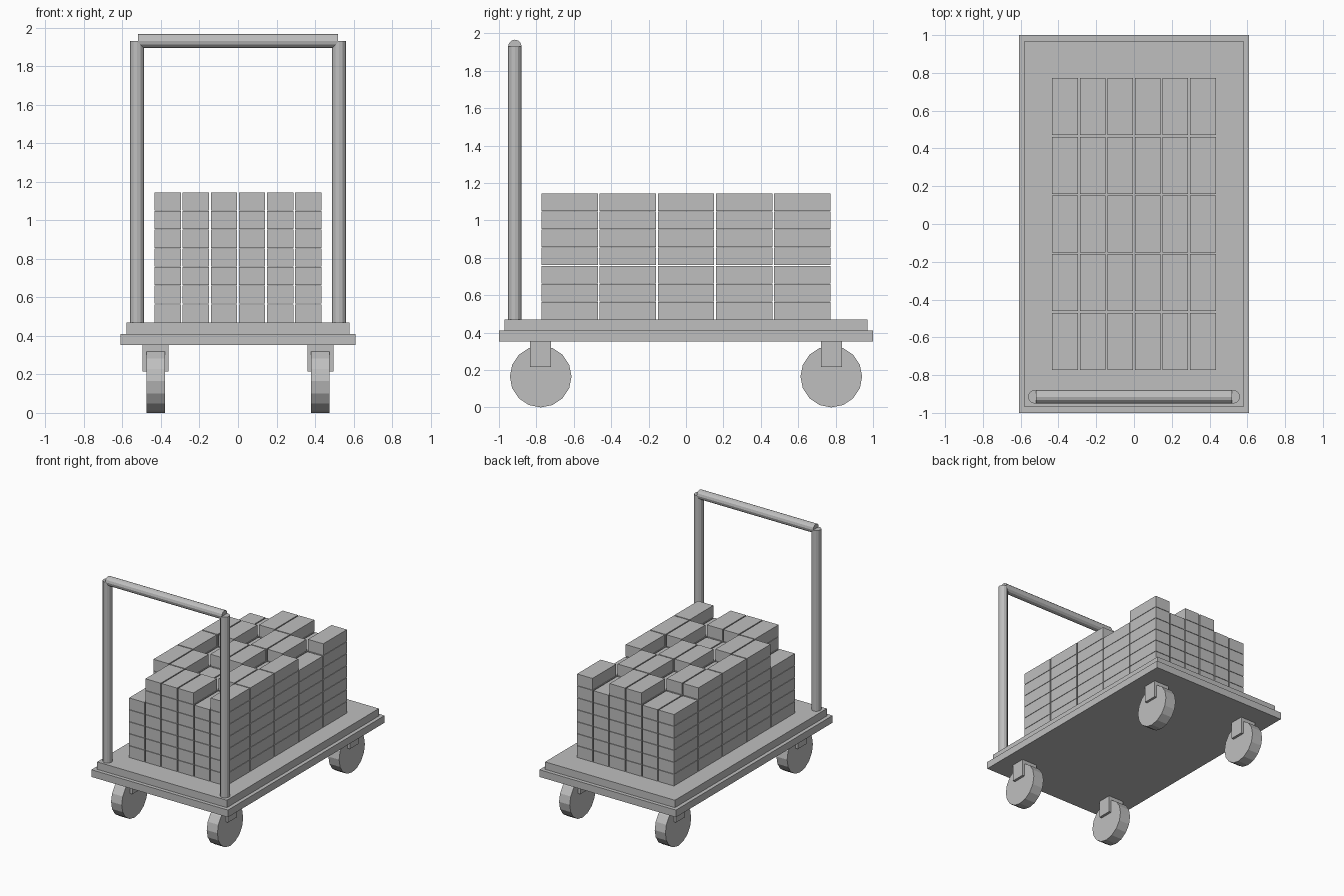
import bpy, math

if "Cube" in bpy.data.objects:
    bpy.data.objects.remove(bpy.data.objects["Cube"])

grey = bpy.data.materials.new("plain grey")
grey.diffuse_color = (0.52, 0.52, 0.52, 1)
grey.use_nodes = True
grey.node_tree.nodes["Principled BSDF"].inputs["Base Color"].default_value = grey.diffuse_color


def finish(name):
    ob = bpy.context.object
    ob.name = name
    ob.data.materials.append(grey)
    return ob


def box(name, x0, x1, y0, y1, z0, z1):
    bpy.ops.mesh.primitive_cube_add(
        size=1, location=((x0 + x1) / 2, (y0 + y1) / 2, (z0 + z1) / 2))
    ob = finish(name)
    ob.scale = (x1 - x0, y1 - y0, z1 - z0)
    bpy.ops.object.transform_apply(location=False, rotation=False, scale=True)
    return ob


def rod(name, radius, length, center, sides, along_x=False):
    rot = (0, math.pi / 2, 0) if along_x else (0, 0, 0)
    bpy.ops.mesh.primitive_cylinder_add(
        vertices=sides, radius=radius, depth=length, location=center, rotation=rot)
    return finish(name)


# Stepped platform
box("platform_base", -0.61, 0.61, -1.0, 1.0, 0.352, 0.41)
box("platform_top", -0.58, 0.58, -0.97, 0.97, 0.41, 0.47)

# Casters: wheel held in a bracket at each corner
for sx, side in ((-1, "left"), (1, "right")):
    for sy, end in ((-1, "front"), (1, "back")):
        x, y = 0.4275 * sx, 0.777 * sy
        rod(f"wheel_{end}_{side}", 0.165, 0.095, (x, y, 0.165), 16, True)
        box(f"bracket_{end}_{side}", x - 0.0675, x + 0.0675,
            y - 0.056, y + 0.056, 0.215, 0.352)

# Push handle
for sx, side in ((-1, "left"), (1, "right")):
    rod(f"handle_post_{side}", 0.036, 1.46, (0.525 * sx, -0.915, 1.20), 12)
rod("handle_bar", 0.036, 1.04, (0, -0.915, 1.93), 12, True)

# Brick stacks: layer count per column (left to right), rows front to back
layers = [
    (5, 7, 7, 7, 6, 7),
    (7, 7, 6, 6, 7, 7),
    (7, 6, 7, 7, 6, 7),
    (7, 7, 6, 7, 7, 6),
    (6, 6, 7, 7, 6, 7),
]
PX, PY, PZ = 0.1458, 0.3105, 0.0968
for r, row in enumerate(layers):
    for c, count in enumerate(row):
        x, y = (c - 2.5) * PX, (r - 2) * PY
        for k in range(count):
            z = 0.47 + k * PZ
            box("brick", x - 0.0685, x + 0.0685, y - 0.151, y + 0.151, z, z + 0.0935)
